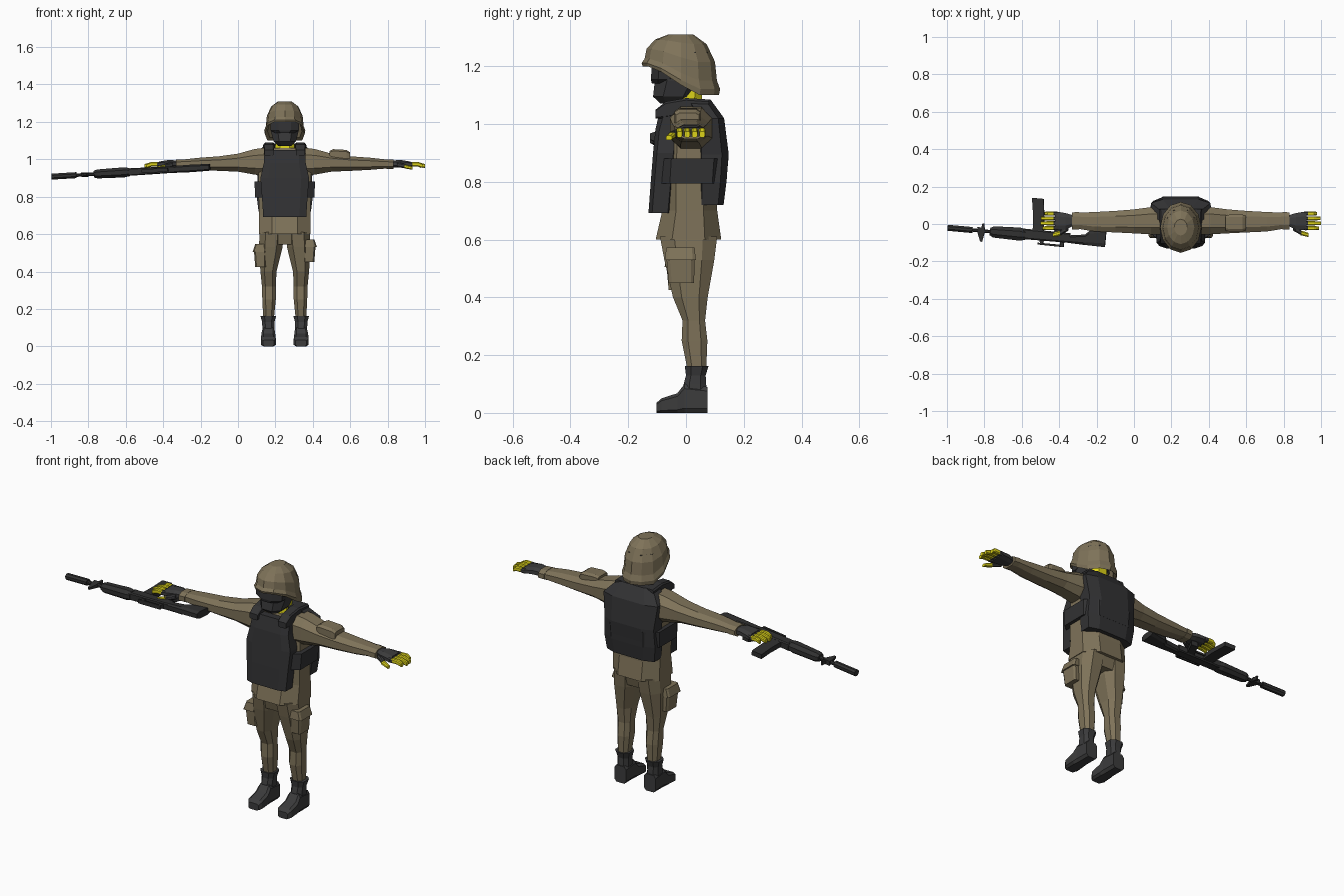
import bpy
import bmesh
from math import cos, sin, pi
from mathutils import Matrix, Vector

if "Cube" in bpy.data.objects:
    bpy.data.objects.remove(bpy.data.objects["Cube"])


def material(name, red, green, blue):
    mat = bpy.data.materials.new(name)
    mat.use_nodes = True
    mat.diffuse_color = (red, green, blue, 1)
    mat.node_tree.nodes["Principled BSDF"].inputs["Base Color"].default_value = (red, green, blue, 1)
    return mat


KHAKI = material("khaki cloth", .21, .17, .1)
VEST = material("vest black", .032, .032, .034)
BOOT = material("boot grey", .045, .045, .046)
MASK = material("mask grey", .04, .04, .042)
SKIN = material("yellow skin", .72, .65, .01)
METAL = material("gun metal", .03, .03, .03)

BODY = Matrix.Translation((.25, 0, 0))
MIRRORED = BODY @ Matrix.Scale(-1, 4, (1, 0, 0))
SIDES = (("left", BODY), ("right", MIRRORED))


def skin_rings(name, mat, rings, matrix):
    """Bridge equal-length rings into a capped flat-shaded solid."""
    bm = bmesh.new()
    loops = [[bm.verts.new(matrix @ Vector(point)) for point in ring] for ring in rings]
    count = len(loops[0])
    for lower, upper in zip(loops, loops[1:]):
        for i in range(count):
            j = (i + 1) % count
            bm.faces.new((lower[i], lower[j], upper[j], upper[i]))
    bm.faces.new(loops[0])
    bm.faces.new(loops[-1])
    bmesh.ops.recalc_face_normals(bm, faces=bm.faces)
    mesh = bpy.data.meshes.new(name)
    bm.to_mesh(mesh)
    bm.free()
    mesh.materials.append(mat)
    obj = bpy.data.objects.new(name, mesh)
    bpy.context.collection.objects.link(obj)
    return obj


def section(axis, at, a0, a1, b0, b1, cut):
    """Chamfered rectangle across the given axis."""
    ca, cb = (a1 - a0) * cut, (b1 - b0) * cut
    flat = [(a0 + ca, b0), (a1 - ca, b0), (a1, b0 + cb), (a1, b1 - cb),
            (a1 - ca, b1), (a0 + ca, b1), (a0, b1 - cb), (a0, b0 + cb)]
    place = {"x": lambda a, b: (at, a, b),
             "y": lambda a, b: (a, at, b),
             "z": lambda a, b: (a, b, at)}[axis]
    return [place(a, b) for a, b in flat]


def loft(name, mat, axis, rows, cut=.25, matrix=BODY):
    return skin_rings(name, mat, [section(axis, *row, cut) for row in rows], matrix)


def centred(name, mat, rows, cut=.25):
    """Upright loft, symmetric in x; rows are height, half width, front, back."""
    return loft(name, mat, "z", [(z, -half, half, front, back) for z, half, front, back in rows], cut)


def pair(name, mat, axis, rows, cut=.25):
    for side, matrix in SIDES:
        loft(side + "_" + name, mat, axis, rows, cut, matrix)


# Shirt and hips
centred("shirt", KHAKI, [(.6, .138, -.105, .122), (.7, .138, -.082, .108), (.86, .14, -.08, .105),
                         (1, .14, -.07, .1), (1.06, .1, -.05, .08)])
centred("hips", KHAKI, [(.545, .1, -.07, .09), (.62, .132, -.09, .11)])

# Trouser legs
pair("trouser_leg", KHAKI, "z", [(.15, .058, .115, .005, .07), (.25, .048, .12, -.015, .074),
                                 (.32, .048, .122, -.012, .066), (.4, .044, .13, -.045, .075),
                                 (.53, .012, .138, -.075, .098), (.61, .004, .134, -.09, .108)])

# Boots
pair("boot_shaft", BOOT, "z", [(.02, .055, .12, -.01, .073), (.1, .056, .12, -.008, .07),
                               (.13, .055, .121, 0, .068), (.162, .046, .13, -.004, .078)])
pair("boot_foot", BOOT, "y", [(-.102, .058, .116, 0, .035), (-.085, .048, .127, 0, .05),
                              (-.03, .05, .126, 0, .068), (-.005, .053, .122, 0, .1),
                              (.074, .053, .122, 0, .09)], .16)

# Thigh pockets with flaps
for side, matrix, drop in (("left", BODY, 0), ("right", MIRRORED, .025)):
    loft(side + "_thigh_pocket", KHAKI, "z", [(.45 - drop, .1, .158, -.06, .028),
                                              (.54 - drop, .1, .165, -.068, .03)], .12, matrix)
    loft(side + "_pocket_flap", KHAKI, "z", [(.53 - drop, .1, .172, -.074, .034),
                                             (.572 - drop, .1, .158, -.068, .03)], .1, matrix)

# Armoured vest
centred("vest_front", VEST, [(.692, .115, -.13, -.05), (.8, .122, -.122, -.04), (.9, .13, -.114, -.03),
                             (.98, .112, -.106, -.02), (1.05, .108, -.09, .02)], .16)
centred("vest_back", VEST, [(.72, .14, .035, .13), (.8, .15, .035, .14), (.895, .145, .03, .148),
                            (1.02, .16, .03, .132), (1.085, .1, -.01, .085)], .2)
centred("vest_band", VEST, [(.795, .158, -.105, .14), (.88, .162, -.1, .146)], .2)
pair("shoulder_strap", VEST, "y", [(-.105, .06, .108, 1.02, 1.05), (-.07, .058, .11, 1.02, 1.078),
                                   (0, .056, .112, 1.03, 1.09), (.08, .05, .115, 1.02, 1.085)], .12)

# Neck and masked head
centred("neck", SKIN, [(1.02, .06, -.055, .065), (1.08, .05, -.045, .055), (1.14, .05, -.04, .055)])
centred("masked_head", MASK, [(1.072, .035, -.09, -.01), (1.095, .06, -.114, .025),
                              (1.15, .074, -.108, .06), (1.25, .074, -.1, .075)])
centred("goggles", VEST, [(1.14, .05, -.118, -.04), (1.155, .076, -.122, -.03),
                          (1.2, .078, -.118, -.03)], .28)


# Helmet with a rim that drops from brow to nape
def rim_height(y):
    if y < -.1:
        return 1.2
    return max(1.1, 1.18 - max(0, y + .055) * 1.2)


def helmet_ring(scale, rise, sides=12):
    ring = []
    for i in range(sides):
        turn = 2 * pi * i / sides
        y = -.018 - cos(turn) * .136
        low = rim_height(y)
        ring.append((sin(turn) * .11 * scale, -.018 - cos(turn) * .136 * scale,
                     low + (1.31 - low) * rise))
    return ring


skin_rings("helmet", KHAKI, [helmet_ring(*step) for step in
                             ((.74, .6), (.84, .08), (.97, 0), (1, .1), (.92, .24),
                              (.87, .55), (.66, .84), (.32, 1))], BODY)

# Sleeves and cuffs
pair("sleeve", KHAKI, "x", [(.1, -.055, .09, .91, 1.062), (.16, -.055, .09, .918, 1.055),
                            (.25, -.05, .078, .934, 1.03), (.35, -.045, .07, .938, 1.016),
                            (.46, -.04, .064, .944, 1.008), (.56, -.024, .06, .952, .997)])
pair("cuff", KHAKI, "x", [(.545, -.03, .064, .949, 1), (.582, -.028, .062, .948, .998)])
loft("arm_pouch", KHAKI, "x", [(.24, -.035, .045, 1, 1.045), (.26, -.04, .05, .99, 1.054),
                               (.33, -.04, .05, .99, 1.05), (.348, -.035, .045, .99, 1.038)], .15)

# Gloves and bare fingers
pair("glove", BOOT, "x", [(.57, -.008, .045, .956, .992), (.615, -.03, .058, .957, .997),
                          (.672, -.034, .068, .957, .988)])
for name, y, reach in (("index", -.022, .738), ("middle", .004, .75),
                       ("ring", .03, .746), ("little", .056, .728)):
    near, far = y - .011, y + .011
    pair(name + "_knuckle", BOOT, "x", [(.66, near, far, .96, .986), (.684, near, far, .961, .984)])
    pair(name + "_finger", SKIN, "x", [(.68, near, far, .962, .985), (.712, near, far, .962, .986),
                                       (reach, near + .002, far - .002, .954, .974)], .2)
pair("thumb_base", BOOT, "x", [(.6, -.035, -.005, .958, .985), (.645, -.06, -.034, .952, .974)])
pair("thumb", SKIN, "x", [(.64, -.06, -.034, .951, .973), (.684, -.07, -.048, .944, .96)])

# Rifle lying on its side: length, gun-up and thickness axes
start = Vector((-.153, -.096, .957))
along = (Vector((-1, -.02, .907)) - start).normalized()
up = Vector((0, -1, 0))
up = (up - along * up.dot(along)).normalized()
GUN = Matrix((along, up, along.cross(up))).transposed().to_4x4()
GUN.translation = start


def gun_part(name, rows, cut=.2):
    """Rows are distance along the gun, low edge, high edge and half thickness."""
    loft("rifle_" + name, METAL, "x", [(u, low, high, -half, half) for u, low, high, half in rows], cut, GUN)


def gun_post(name, rows):
    """Rows are height, rear edge, front edge and half thickness."""
    rings = [[(u, v, w) for u, w in ((rear, -half), (front, -half), (front, half), (rear, half))]
             for v, rear, front, half in rows]
    skin_rings("rifle_" + name, METAL, rings, GUN)


gun_part("stock", [(0, -.072, .028, .018), (.09, -.052, .026, .02), (.11, -.03, .026, .02),
                   (.21, -.016, .022, .018)])
gun_part("receiver", [(.19, -.03, .022, .018), (.44, -.032, .024, .02)], .12)
gun_part("handguard", [(.43, -.028, .028, .022), (.46, -.036, .034, .027),
                       (.6, -.03, .03, .024), (.62, -.02, .02, .018)], .28)
gun_part("barrel", [(.61, -.009, .009, .009), (.74, -.009, .009, .009)], .29)
gun_part("suppressor", [(.715, -.016, .016, .016), (.848, -.016, .016, .016)], .29)
gun_part("carry_handle", [(.22, .036, .048, .01), (.36, .036, .046, .01)], .1)
for name, u in (("rear_handle_post", .23), ("front_handle_post", .34)):
    gun_post(name, [(.015, u - .012, u + .012, .009), (.042, u - .008, u + .008, .009)])
gun_post("front_sight", [(-.018, .65, .69, .012), (.015, .65, .685, .009), (.058, .658, .668, .005)])
gun_post("sling_loop", [(-.04, .655, .664, .012), (-.01, .65, .67, .006)])
gun_post("magazine", [(-.2, .35, .412, .012), (-.11, .338, .398, .013), (-.02, .334, .392, .014)])
gun_post("pistol_grip", [(-.105, .212, .25, .013), (-.02, .242, .284, .014)])
gun_post("trigger_guard", [(-.05, .28, .335, .005), (-.044, .28, .335, .005)])
